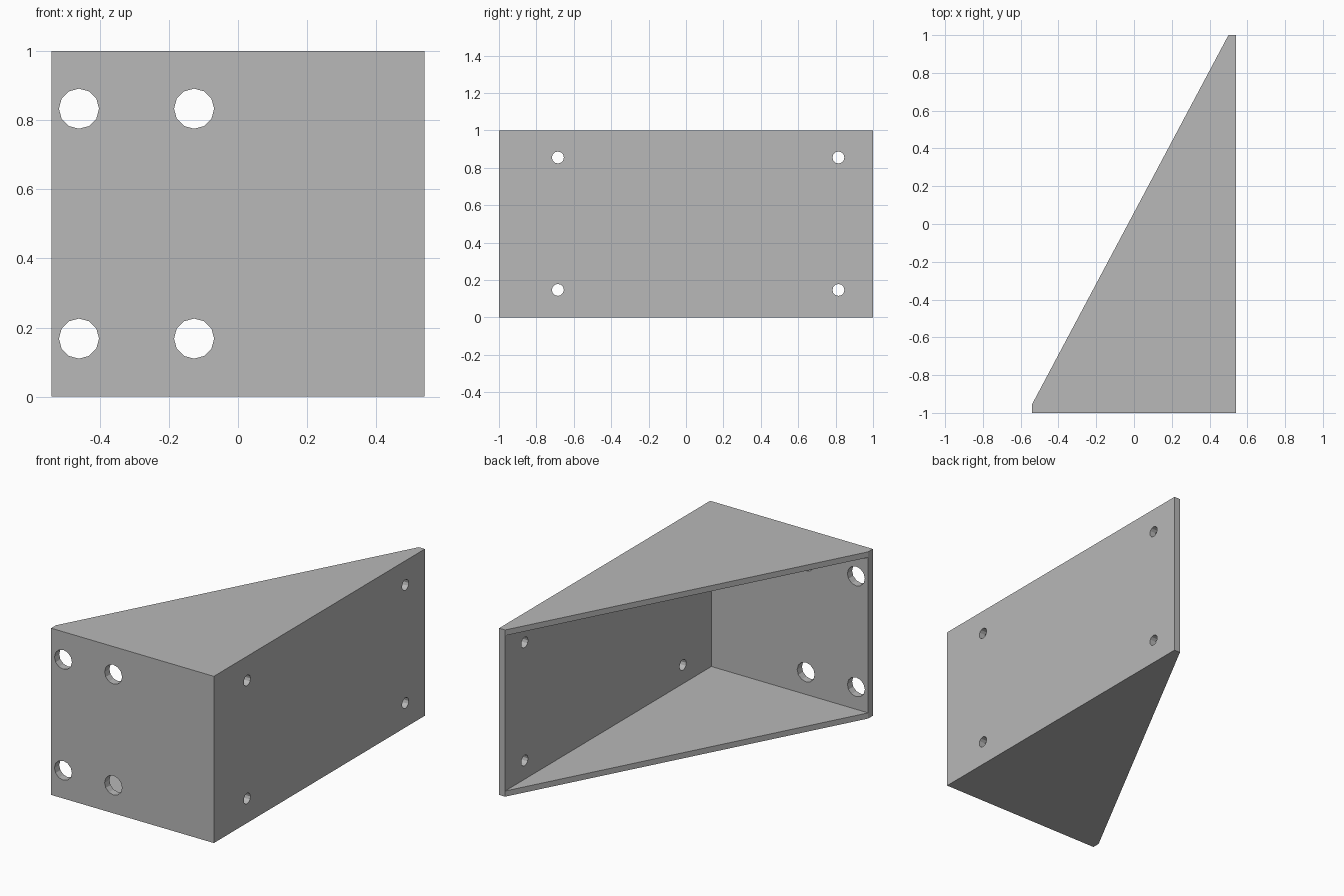
import bpy
import bmesh
from math import pi
from mathutils import Matrix

default_cube = bpy.data.objects.get("Cube")
if default_cube:
    bpy.data.objects.remove(default_cube, do_unlink=True)

HALF_WIDTH, HALF_DEPTH, HEIGHT = 0.54, 1.0, 1.0
SIDE_INNER_X = 0.5       # inner face of the long side wall
FRONT_INNER_Y = -0.955   # inner face of the front wall
SHELF = 0.034            # top and bottom thickness

grey = bpy.data.materials.new("plain_grey")
grey.use_nodes = True
grey.diffuse_color = (0.48, 0.48, 0.48, 1)
grey.node_tree.nodes["Principled BSDF"].inputs["Base Color"].default_value = grey.diffuse_color


def finish(name, bm):
    bmesh.ops.recalc_face_normals(bm, faces=bm.faces)
    mesh = bpy.data.meshes.new(name)
    bm.to_mesh(mesh)
    bm.free()
    mesh.materials.append(grey)
    obj = bpy.data.objects.new(name, mesh)
    bpy.context.collection.objects.link(obj)
    return obj


def prism(name, outline, low, high):
    bm = bmesh.new()
    face = bm.faces.new([bm.verts.new((x, y, low)) for x, y in outline])
    new = bmesh.ops.extrude_face_region(bm, geom=[face])["geom"]
    verts = [g for g in new if isinstance(g, bmesh.types.BMVert)]
    bmesh.ops.translate(bm, verts=verts, vec=(0, 0, high - low))
    return finish(name, bm)


def drills(name, radius, centres, axis):
    bm = bmesh.new()
    for centre in centres:
        turn = Matrix.Rotation(pi / 2, 4, axis)
        bmesh.ops.create_cone(bm, cap_ends=True, segments=12, radius1=radius,
                              radius2=radius, depth=0.2,
                              matrix=Matrix.Translation(centre) @ turn)
    return finish(name, bm)


def cut(target, cutter):
    cutter.hide_render = True
    mod = target.modifiers.new("cut", "BOOLEAN")
    mod.operation = "DIFFERENCE"
    mod.solver = "EXACT"
    mod.object = cutter
    bpy.context.view_layer.objects.active = target
    bpy.ops.object.modifier_apply(modifier=mod.name)
    bpy.data.objects.remove(cutter, do_unlink=True)


# Wedge-shaped body with clipped tips
bracket = prism("wedge_bracket", [
    (-HALF_WIDTH, -HALF_DEPTH), (HALF_WIDTH, -HALF_DEPTH),
    (HALF_WIDTH, HALF_DEPTH), (SIDE_INNER_X, HALF_DEPTH),
    (-HALF_WIDTH, FRONT_INNER_Y)], 0, HEIGHT)

# Hollow interior, open along the slanted back
cut(bracket, prism("cavity_cutter", [
    (-0.8, FRONT_INNER_Y), (SIDE_INNER_X, FRONT_INNER_Y),
    (SIDE_INNER_X, 1.2), (-0.8, 1.2)], SHELF, HEIGHT - SHELF))

# Large holes through the front wall
cut(bracket, drills("front_hole_cutter", 0.058, [
    (x, -0.98, z) for x in (-0.46, -0.127) for z in (0.168, 0.833)], "X"))

# Small screw holes through the side wall
cut(bracket, drills("side_hole_cutter", 0.032, [
    (0.52, y, z) for y in (-0.685, 0.815) for z in (0.147, 0.855)], "Y"))
